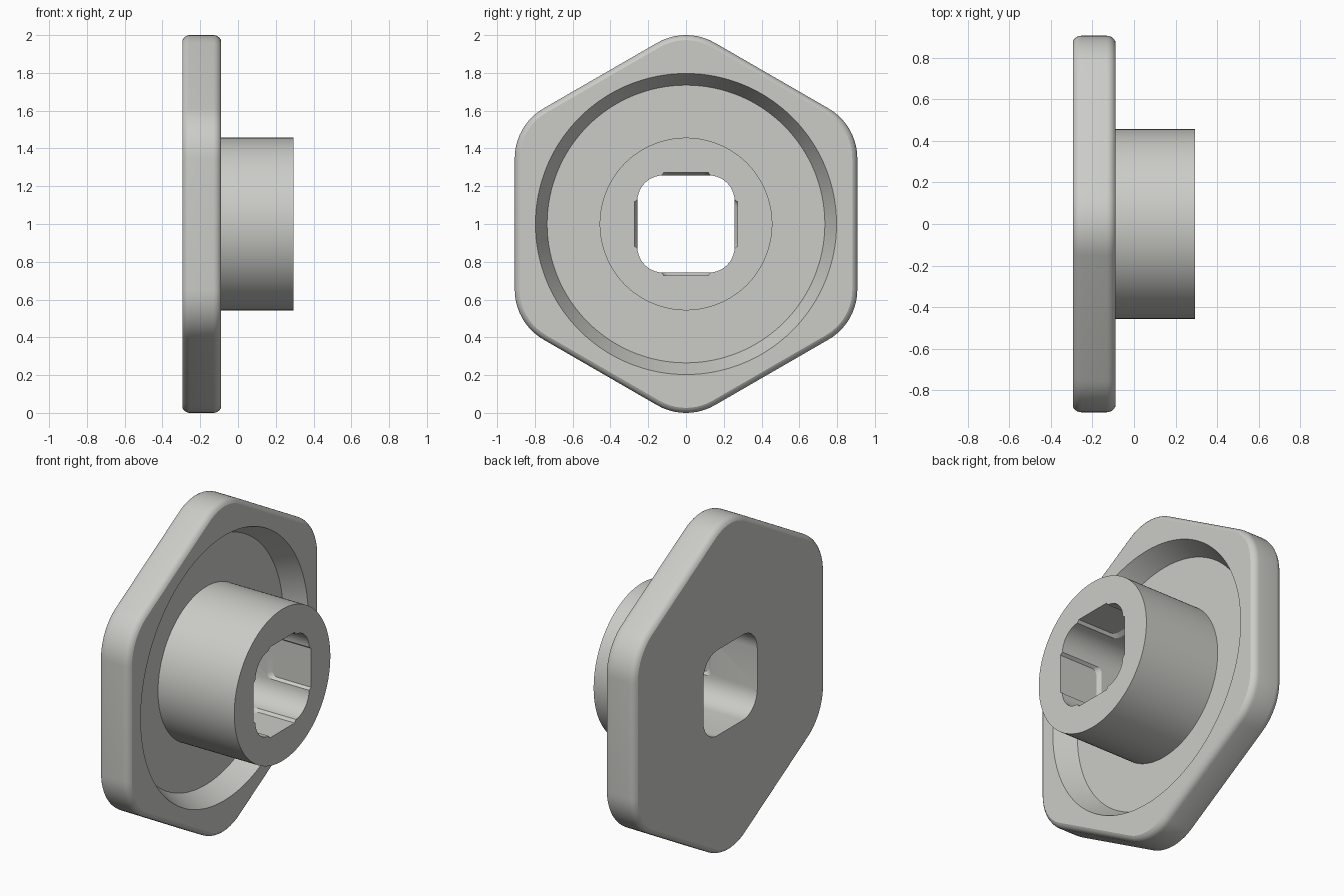
import bpy, bmesh, math

if "Cube" in bpy.data.objects:
    bpy.data.objects.remove(bpy.data.objects["Cube"])

grey = bpy.data.materials.new("light grey")
grey.diffuse_color = (0.6, 0.6, 0.57, 1)
grey.use_nodes = True
grey.node_tree.nodes["Principled BSDF"].inputs["Base Color"].default_value = grey.diffuse_color

BACK, FACE, FLOOR, END = -0.295, -0.09, -0.213, 0.295


def rounded_polygon(corners, radii, steps=10):
    """Outline of a convex counter-clockwise polygon with rounded corners."""
    pts = []
    n = len(corners)
    for i, (cx, cy) in enumerate(corners):
        r = radii[i]
        if r == 0:
            pts.append((cx, cy))
            continue
        px, py = corners[i - 1]
        nx, ny = corners[(i + 1) % n]
        a0 = math.atan2(cy - py, cx - px) - math.pi / 2
        a1 = math.atan2(ny - cy, nx - cx) - math.pi / 2
        turn = (a1 - a0) % (2 * math.pi)
        # arc centre lies on the corner bisector
        d = r / math.cos(turn / 2)
        mid = a0 + turn / 2
        ox, oy = cx - d * math.cos(mid), cy - d * math.sin(mid)
        for k in range(steps + 1):
            a = a0 + turn * k / steps
            pts.append((ox + r * math.cos(a), oy + r * math.sin(a)))
    return pts


def loft(name, loops):
    """Closed solid skinned through equal-length loops of 3D points."""
    bm = bmesh.new()
    rings = [[bm.verts.new(p) for p in loop] for loop in loops]
    n = len(rings[0])
    for a, b in zip(rings, rings[1:]):
        for i in range(n):
            j = (i + 1) % n
            bm.faces.new((a[i], a[j], b[j], b[i]))
    bm.faces.new(rings[0][::-1])
    bm.faces.new(rings[-1])
    bmesh.ops.recalc_face_normals(bm, faces=bm.faces)
    me = bpy.data.meshes.new(name)
    bm.to_mesh(me)
    bm.free()
    me.materials.append(grey)
    ob = bpy.data.objects.new(name, me)
    bpy.context.collection.objects.link(ob)
    return ob


def circle(x, r, n=128):
    return [(x, r * math.cos(2 * math.pi * i / n), 1 + r * math.sin(2 * math.pi * i / n))
            for i in range(n)]


def combine(target, tool, operation):
    bpy.context.view_layer.objects.active = target
    mod = target.modifiers.new("combine", 'BOOLEAN')
    mod.object, mod.operation, mod.solver = tool, operation, 'EXACT'
    bpy.ops.object.modifier_apply(modifier=mod.name)
    bpy.data.objects.remove(tool)


# Hexagonal plate with rounded corners and rounded rims
def hexagon(x, inset):
    apothem = 0.907 - inset
    big = apothem / math.cos(math.pi / 6)
    corners = [(big * math.cos(math.radians(30 + 60 * i)),
                big * math.sin(math.radians(30 + 60 * i))) for i in range(6)]
    return [(x, y, 1 + z) for y, z in rounded_polygon(corners, [0.305 - inset] * 6)]


RIM = 0.045
rim = [(RIM * (1 - math.cos(t)), RIM * math.sin(t))
       for t in (math.radians(66 * k / 5) for k in range(6))]
depth = rim[-1][1]
sections = [hexagon(BACK + depth - dx, ins) for ins, dx in reversed(rim)]
sections += [hexagon(FACE - depth + dx, ins) for ins, dx in rim]
flange = loft("hex_flange_with_hub", sections)

# Tapered round recess in the plate face
slope = (0.797 - 0.735) / (FACE - FLOOR)
combine(flange, loft("recess_cutter", [circle(FLOOR, 0.735),
                                       circle(FACE + 0.1, 0.797 + 0.1 * slope)]), 'DIFFERENCE')

# Round hub rising from the recess floor
combine(flange, loft("hub", [circle(FLOOR - 0.03, 0.457), circle(END, 0.457)]), 'UNION')

# Square bore with rounded corners, right through
h = 0.257
square = rounded_polygon([(h, h), (-h, h), (-h, -h), (h, -h)], [0.135] * 4)
combine(flange, loft("bore_cutter", [[(x, y, 1 + z) for y, z in square]
                                     for x in (-0.5, 0.5)]), 'DIFFERENCE')


# Shallow pocket in each bore wall, open at the hub end
def pocket_loop(radius, start, half, turn):
    outline = rounded_polygon([(start, -half), (0.4, -half), (0.4, half), (start, half)],
                              [0.03, 0, 0, 0.03], 5)
    c, s = math.cos(turn), math.sin(turn)
    return [(x, radius * c - w * s, 1 + radius * s + w * c) for x, w in outline]


for i in range(4):
    turn = i * math.pi / 2
    combine(flange, loft("pocket_cutter", [pocket_loop(0.249, 0.003, 0.135, turn),
                                           pocket_loop(0.273, 0.039, 0.117, turn)]),
            'DIFFERENCE')

# Smooth curved surfaces, keep crisp edges
bpy.ops.object.select_all(action='DESELECT')
flange.select_set(True)
bpy.context.view_layer.objects.active = flange
bpy.ops.object.shade_smooth_by_angle(angle=math.radians(20))
